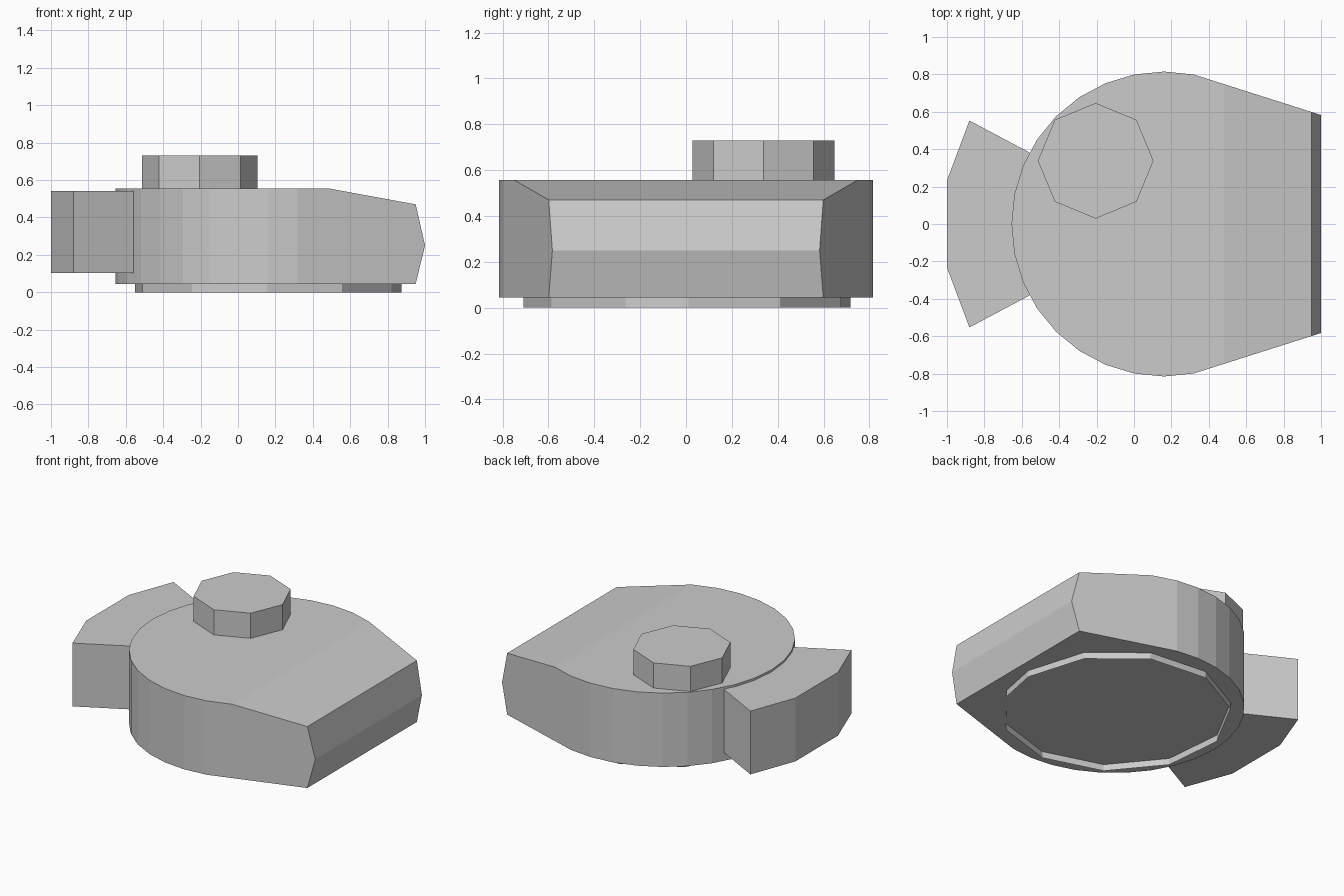
import bpy, bmesh
from math import cos, sin, radians
from mathutils import Vector

if "Cube" in bpy.data.objects:
    bpy.data.objects.remove(bpy.data.objects["Cube"])


def ring(cx, cy, r, degrees):
    return [(cx + r * cos(radians(a)), cy + r * sin(radians(a))) for a in degrees]


def prism(name, outline, z0, z1, cuts=(), open_bottom=False):
    """Extrude a counter-clockwise outline, then slice it with (point, normal) planes."""
    bm = bmesh.new()
    low = [bm.verts.new((x, y, z0)) for x, y in outline]
    high = [bm.verts.new((x, y, z1)) for x, y in outline]
    n = len(outline)
    for i in range(n):
        j = (i + 1) % n
        bm.faces.new((low[i], low[j], high[j], high[i]))
    bm.faces.new(high)
    if not open_bottom:
        bm.faces.new(low[::-1])
    for point, normal in cuts:
        bmesh.ops.bisect_plane(bm, geom=bm.verts[:] + bm.edges[:] + bm.faces[:],
                               plane_co=Vector(point), plane_no=Vector(normal).normalized(),
                               clear_outer=True)
        border = [e for e in bm.edges if e.is_boundary]
        bmesh.ops.holes_fill(bm, edges=border, sides=0)
    if not open_bottom:
        bmesh.ops.recalc_face_normals(bm, faces=bm.faces[:])
    mesh = bpy.data.meshes.new(name)
    bm.to_mesh(mesh)
    bm.free()
    obj = bpy.data.objects.new(name, mesh)
    bpy.context.collection.objects.link(obj)
    return obj


# Main body: round rear, tapered sides, bevelled nose
body = ring(0.16, 0, 0.815, [78.75 + 11.25 * i for i in range(19)])
body += [(1.05, -0.567), (1.05, 0.567)]
prism("body", body, 0.045, 0.556, cuts=[
    ((0.48, 0, 0.556), (0.086, 0, 0.47)),
    ((0.95, 0, 0.47), (0.22, 0, 0.05)),
    ((1.0, 0, 0.25), (0.205, 0, -0.05)),
])

# Hollow foot ring: steps of 33.75 degrees with one short last side
prism("foot_ring", ring(0.155, 0.011, 0.72, [33.75 * i for i in range(11)]),
      0.0, 0.046, open_bottom=True)

# Octagonal knob on top
prism("top_knob", ring(-0.205, 0.338, 0.309, range(0, 360, 45)), 0.54, 0.73)

# Rear block wrapped around the round end
half = [(-0.56, 0.383), (-0.88, 0.553), (-1.0, 0.233)]
prism("rear_block", half + [(x, -y) for x, y in reversed(half)], 0.103, 0.541)
